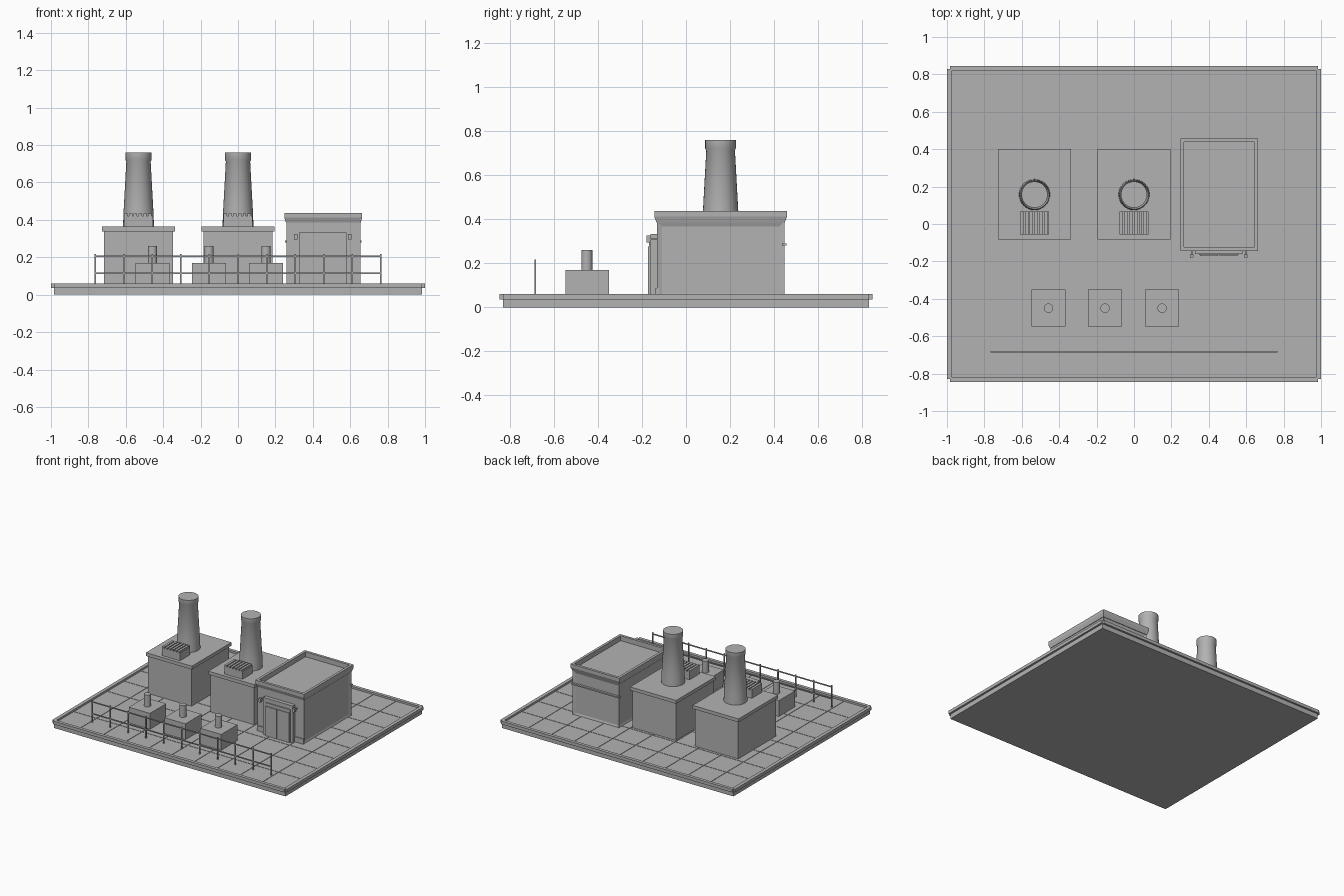
import bpy, bmesh, math
from mathutils import Vector

old = bpy.data.objects.get("Cube")
if old:
    bpy.data.objects.remove(old, do_unlink=True)

grey = bpy.data.materials.new("plain grey")
grey.use_nodes = True
tone = (0.45, 0.45, 0.45, 1)
grey.diffuse_color = tone
grey.node_tree.nodes["Principled BSDF"].inputs["Base Color"].default_value = tone

FLOOR = 0.048


def finish(name, bm, smooth=False):
    bmesh.ops.recalc_face_normals(bm, faces=bm.faces)
    mesh = bpy.data.meshes.new(name)
    bm.to_mesh(mesh)
    bm.free()
    mesh.materials.append(grey)
    ob = bpy.data.objects.new(name, mesh)
    bpy.context.collection.objects.link(ob)
    if smooth:
        bpy.ops.object.select_all(action='DESELECT')
        ob.select_set(True)
        bpy.context.view_layer.objects.active = ob
        bpy.ops.object.shade_smooth_by_angle(angle=math.radians(30))
    return ob


def add_box(bm, x, y, z):
    """Add a box given its (min, max) on each axis."""
    verts = bmesh.ops.create_cube(bm, size=1)["verts"]
    for v in verts:
        v.co = Vector([(r[0] + r[1]) / 2 + c * (r[1] - r[0]) for r, c in zip((x, y, z), v.co)])
    return verts


def box(name, x, y, z):
    bm = bmesh.new()
    add_box(bm, x, y, z)
    return finish(name, bm)


def lathe(name, x, y, profile, segments=32):
    """Closed turned shape from (radius, height) pairs."""
    bm = bmesh.new()
    rings = []
    for r, z in profile:
        rings.append([bm.verts.new((x + r * math.cos(a), y + r * math.sin(a), z))
                      for a in (math.tau * i / segments for i in range(segments))])
    for low, high in zip(rings, rings[1:]):
        for i in range(segments):
            j = (i + 1) % segments
            bm.faces.new((low[i], low[j], high[j], high[i]))
    bm.faces.new(rings[0][::-1])
    bm.faces.new(rings[-1])
    return finish(name, bm, smooth=True)


# Ground slab with a raised kerb and paving tiles
box("ground_slab", (-0.985, 0.985), (-0.83, 0.83), (0, FLOOR - 0.003))
bm = bmesh.new()
for s in (-1, 1):
    add_box(bm, (-0.985, 0.985), sorted((s * 0.82, s * 0.845)), (0.036, 0.06))
    add_box(bm, sorted((s * 0.973, s * 1.0)), (-0.83, 0.83), (0.036, 0.06))
finish("ground_kerb", bm)

bm = bmesh.new()
columns, rows, gap = 10, 8, 0.002
w, d = 1.94 / columns, 1.636 / rows
for i in range(columns):
    for j in range(rows):
        x, y = -0.97 + i * w, -0.818 + j * d
        add_box(bm, (x + gap, x + w - gap), (y + gap, y + d - gap), (FLOOR - 0.004, FLOOR))
finish("paving_tiles", bm)

# Two boiler houses, each with a roof slab, a chimney and a roof vent
for side, cx in (("right", -0.532), ("centre", 0.0)):
    box(side + "_boiler_house", (cx - 0.185, cx + 0.185), (-0.07, 0.388), (0.04, 0.338))
    box(side + "_boiler_roof", (cx - 0.196, cx + 0.196), (-0.082, 0.4), (0.338, 0.364))
    lathe(side + "_chimney", cx, 0.157,
          [(0.083, 0.36), (0.08, 0.44), (0.065, 0.712), (0.07, 0.722), (0.07, 0.76)])
    bm = bmesh.new()
    x0, x1 = cx - 0.077, cx + 0.077
    add_box(bm, (x0, x1), (-0.056, 0.068), (0.36, 0.422))
    slats = 6
    step = (x1 - x0) / slats
    for i in range(slats):
        add_box(bm, (x0 + i * step, x0 + (i + 0.7) * step), (-0.056, 0.068), (0.42, 0.433))
    finish(side + "_roof_vent", bm)

# Row of pump boxes with short exhaust pipes
for n, cx in enumerate((-0.457, -0.155, 0.15)):
    box(f"pump_box_{n + 1}", (cx - 0.09, cx + 0.09), (-0.547, -0.35), (0.04, 0.17))
    lathe(f"pump_pipe_{n + 1}", cx, -0.45, [(0.025, 0.16), (0.025, 0.26)], 24)

# Control building walls with recessed side panels
bm = bmesh.new()
add_box(bm, (0.258, 0.654), (-0.132, 0.446), (0.04, 0.39))
bm.normal_update()
for face in [f for f in bm.faces if abs(f.normal.x) > 0.9 or f.normal.y > 0.9]:
    bmesh.ops.inset_individual(bm, faces=[face], thickness=0.032, depth=-0.008)
finish("control_walls", bm)

# Flared parapet around a sunken roof
bm = bmesh.new()
verts = add_box(bm, (0.256, 0.656), (-0.134, 0.448), (0.385, 0.412))
for v in verts:
    if v.co.z > 0.4:
        v.co.x += math.copysign(0.008, v.co.x - 0.456)
        v.co.y += math.copysign(0.01, v.co.y - 0.157)
bm.normal_update()
top = max(bm.faces, key=lambda f: f.calc_center_median().z)
top = bmesh.ops.extrude_discrete_faces(bm, faces=[top])["faces"][0]
for v in top.verts:
    v.co.z = 0.438
bm.normal_update()
bmesh.ops.inset_individual(bm, faces=[top], thickness=0.028)
inner = bmesh.ops.extrude_discrete_faces(bm, faces=[top])["faces"][0]
for v in inner.verts:
    v.co.z = 0.4
finish("control_parapet", bm)

# Band across the back wall and plinth under the front wall
box("back_wall_band", (0.252, 0.66), (0.436, 0.455), (0.28, 0.29))
bm = bmesh.new()
for x in ((0.258, 0.325), (0.58, 0.654)):
    add_box(bm, x, (-0.138, -0.12), (0.04, 0.088))
finish("front_plinth", bm)

# Stepped doorway with a wall lamp on each side
bm = bmesh.new()
add_box(bm, (0.327, 0.579), (-0.16, -0.125), (0.04, 0.332))
for x in ((0.352, 0.45), (0.456, 0.554)):
    add_box(bm, x, (-0.172, -0.15), (0.04, 0.275))
add_box(bm, (0.347, 0.559), (-0.167, -0.15), (0.04, 0.3))
finish("doorway", bm)
for side, cx in (("right", 0.309), ("left", 0.597)):
    bm = bmesh.new()
    add_box(bm, (cx - 0.009, cx + 0.009), (-0.18, -0.162), (0.295, 0.325))
    add_box(bm, (cx - 0.004, cx + 0.004), (-0.165, -0.125), (0.305, 0.313))
    finish(side + "_door_lamp", bm)

# Front railing
bm = bmesh.new()
posts = 11
for i in range(posts):
    x = -0.762 + 1.524 * i / (posts - 1)
    add_box(bm, (x - 0.004, x + 0.004), (-0.688, -0.68), (0.04, 0.218))
for z in (0.115, 0.206):
    add_box(bm, (-0.762, 0.762), (-0.687, -0.681), (z - 0.004, z + 0.004))
finish("front_railing", bm)
